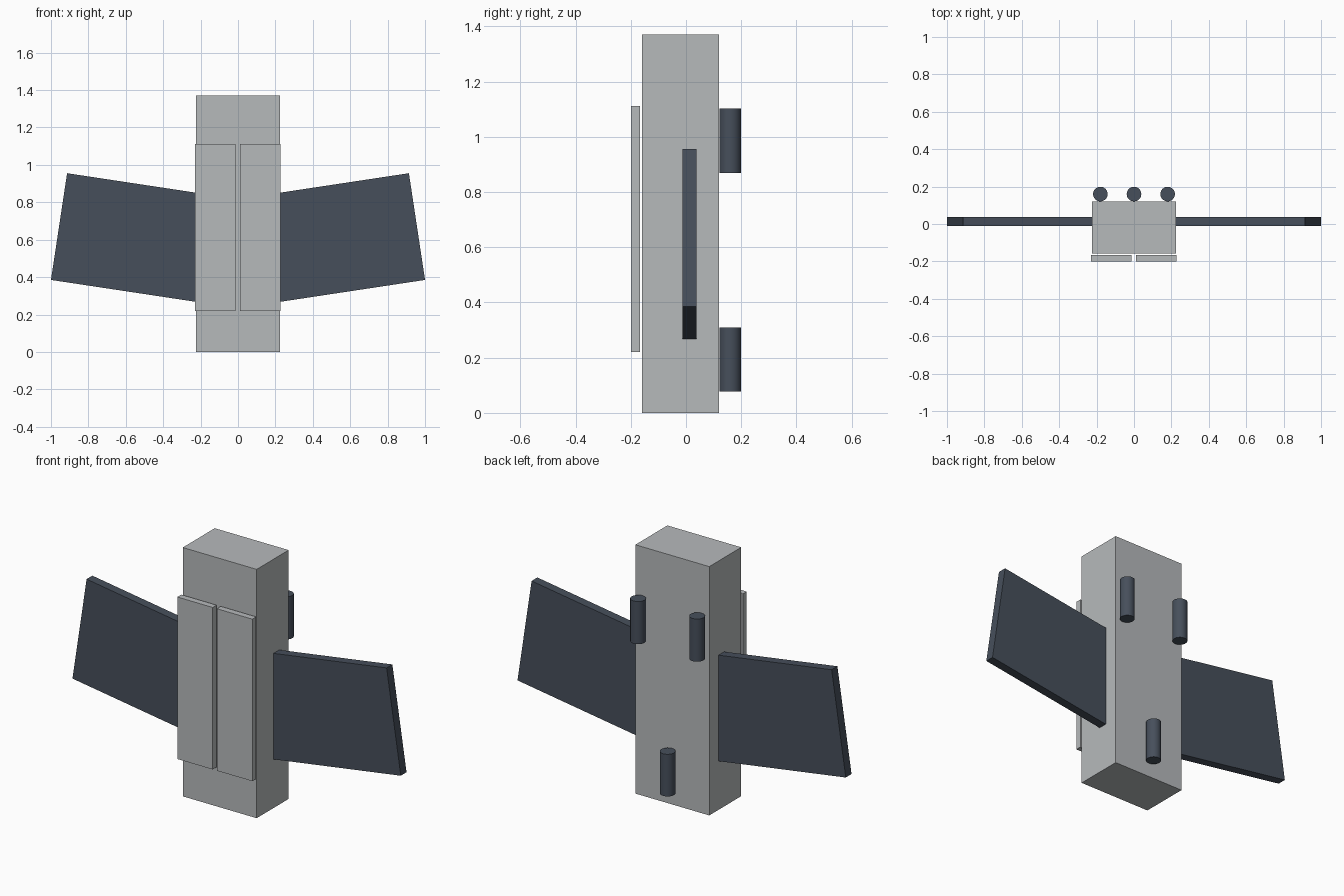
import bpy
import math
from mathutils import Matrix, Vector

if "Cube" in bpy.data.objects:
    bpy.data.objects.remove(bpy.data.objects["Cube"])


def material(name, color):
    m = bpy.data.materials.new(name)
    m.diffuse_color = (*color, 1.0)
    m.use_nodes = True
    m.node_tree.nodes["Principled BSDF"].inputs["Base Color"].default_value = m.diffuse_color
    return m


GREY = material("light grey", (0.47, 0.49, 0.50))
SLATE = material("dark slate", (0.062, 0.078, 0.105))


def finish(name, mat):
    ob = bpy.context.object
    ob.name = name
    ob.data.materials.append(mat)
    return ob


def box(name, lo, hi, mat):
    """Axis-aligned box between two corners."""
    lo, hi = Vector(lo), Vector(hi)
    bpy.ops.mesh.primitive_cube_add(size=1)
    ob = finish(name, mat)
    ob.data.transform(Matrix.Translation((lo + hi) / 2) @ Matrix.Diagonal((*(hi - lo), 1)))
    return ob


def canister(name, x, z0, z1):
    """Upright rounded cylinder on the back."""
    bpy.ops.mesh.primitive_cylinder_add(vertices=32, radius=0.039, depth=z1 - z0,
                                        location=(x, 0.16, (z0 + z1) / 2))
    ob = finish(name, SLATE)
    bpy.ops.object.shade_smooth_by_angle(angle=math.radians(40))
    return ob


# Main body
box("body", (-0.225, -0.159, 0), (0.225, 0.119, 1.37), GREY)

# Two front panels, standing just off the body
box("front_panel_left", (-0.23, -0.2, 0.22), (-0.014, -0.166, 1.112), GREY)
box("front_panel_right", (0.011, -0.2, 0.22), (0.227, -0.166, 1.112), GREY)

# Side wings: boxes tilted up about their lower outer corner
TILT = 0.15
for side, label in ((1, "right"), (-1, "left")):
    wing = box("wing_" + label, (-0.8 if side > 0 else 0, -0.012, 0),
               (0 if side > 0 else 0.8, 0.038, 0.577), SLATE)
    wing.data.transform(Matrix.Translation((side, 0, 0.385))
                        @ Matrix.Rotation(-side * TILT, 4, 'Y'))

# Back canisters: two high at the sides, one low in the middle
canister("upper_canister_left", -0.18, 0.868, 1.103)
canister("upper_canister_right", 0.18, 0.868, 1.103)
canister("lower_canister", 0.0, 0.078, 0.31)
